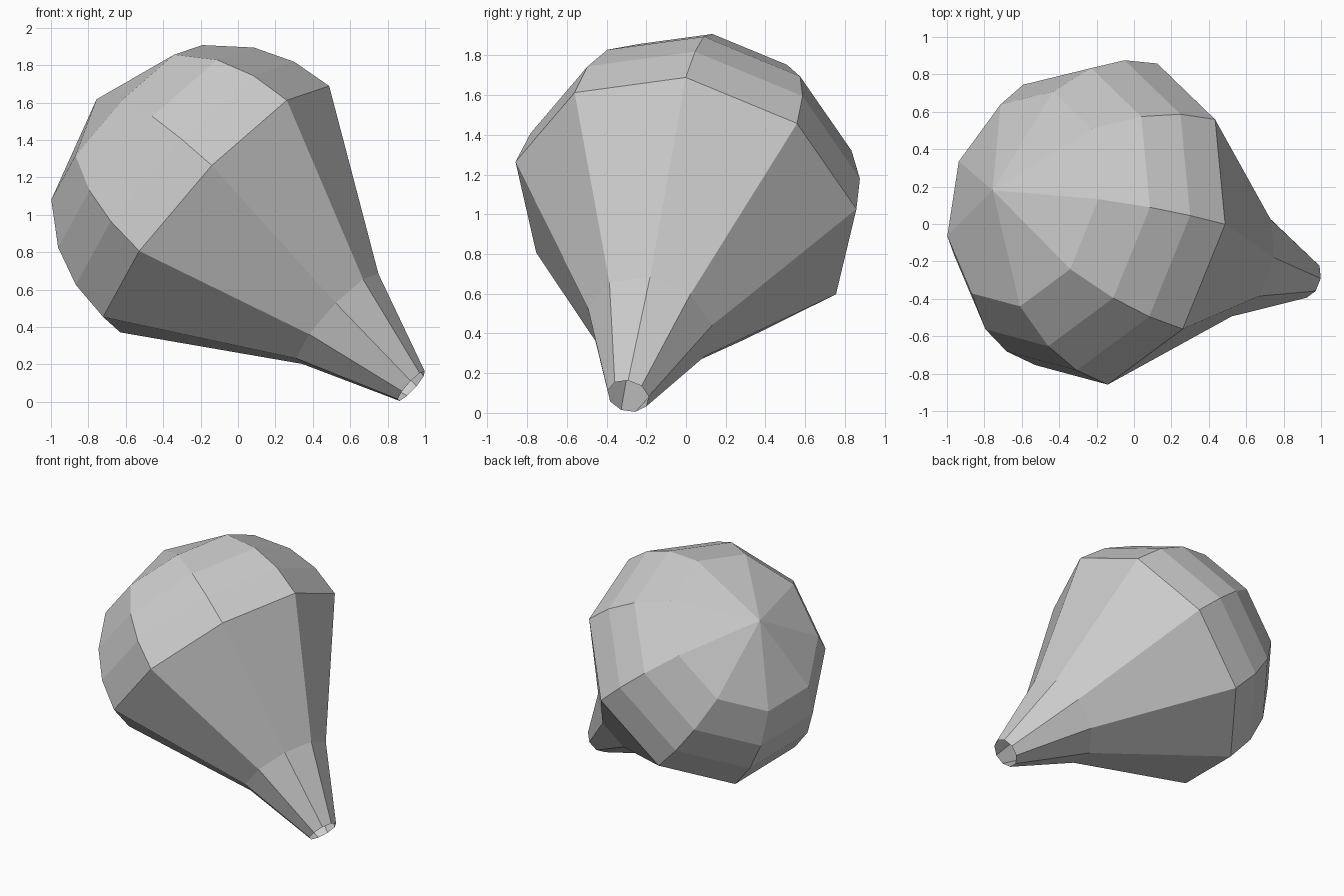
import bpy, bmesh
from math import sin, cos, radians, tau
from mathutils import Vector, Matrix

if "Cube" in bpy.data.objects:
    bpy.data.objects.remove(bpy.data.objects["Cube"])

SIDES = 9
R = 0.89
CENTRE = Vector((-0.112, 0.0, 1.031))

# Local frame: Z runs from the open neck to the crown, X points at one corner
axis = Vector((-0.724, 0.203, 0.66)).normalized()
side = Vector((0.665, 0.0, 0.74))
side = (side - axis * side.dot(axis)).normalized()
frame = Matrix((side, axis.cross(side), axis)).transposed().to_4x4()

# Profile (radius, height): open mouth, neck, round dome, pointed crown
profile = [(0.107, -1.435), (0.325, -R)]
profile += [(R * cos(radians(t)), R * sin(radians(t))) for t in (0, 15, 30, 48)]
profile.append((0.0, R))

# Balloon body, turned from the profile
bm = bmesh.new()
verts = [bm.verts.new((r, 0, h)) for r, h in profile]
edges = [bm.edges.new(pair) for pair in zip(verts, verts[1:])]
bmesh.ops.spin(bm, geom=verts + edges, axis=(0, 0, 1), cent=(0, 0, 0),
               angle=tau, steps=SIDES, use_merge=False)
bmesh.ops.remove_doubles(bm, verts=bm.verts, dist=0.001)
bmesh.ops.recalc_face_normals(bm, faces=bm.faces)
bm.transform(Matrix.Translation(CENTRE) @ frame)

# Outward normals
if sum(f.normal.dot(f.calc_center_median() - CENTRE) for f in bm.faces) < 0:
    bmesh.ops.reverse_faces(bm, faces=bm.faces)

mesh = bpy.data.meshes.new("balloon")
bm.to_mesh(mesh)
bm.free()
bpy.context.collection.objects.link(bpy.data.objects.new("balloon", mesh))
